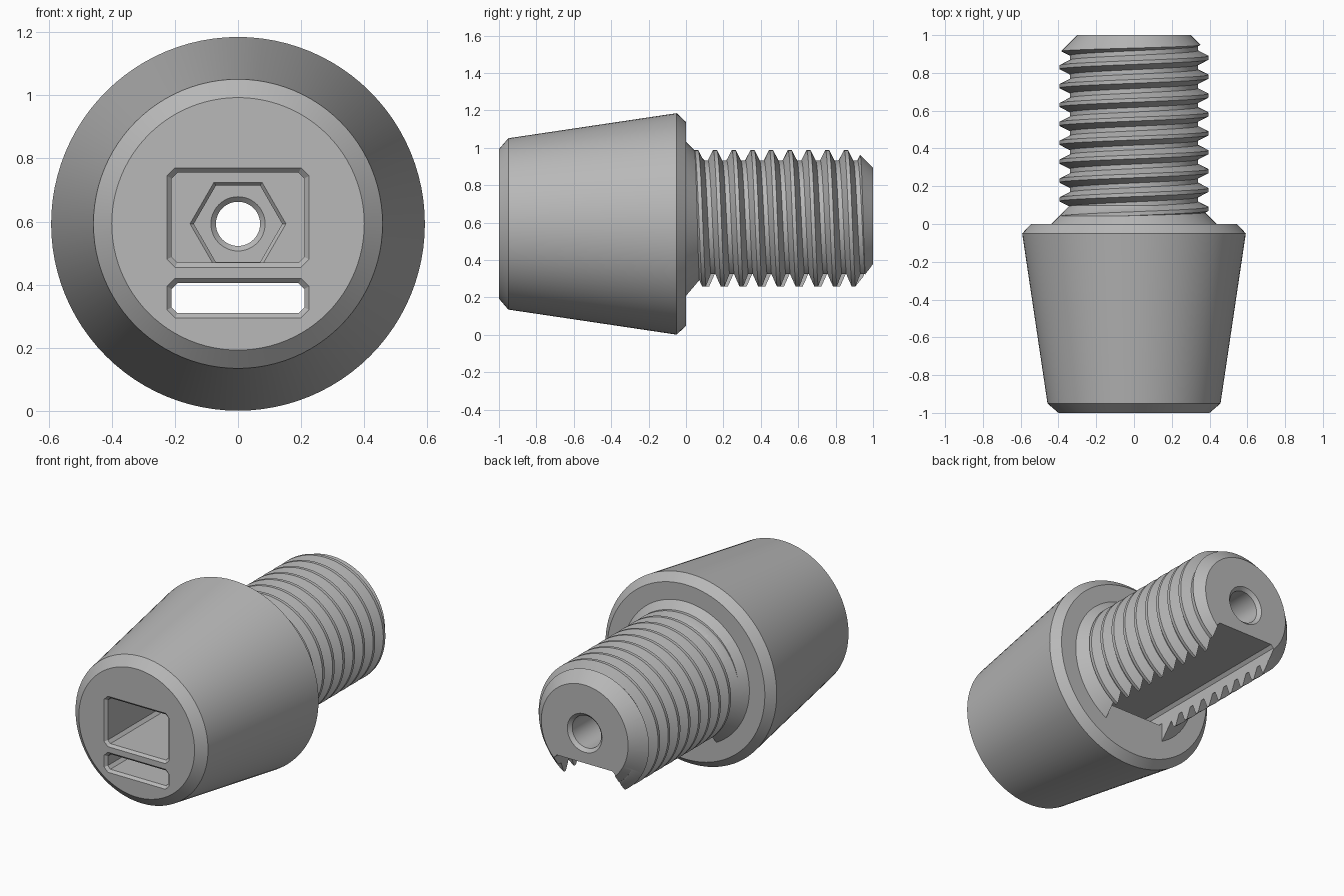
import bpy, bmesh
from math import radians, cos, sin, pi

if "Cube" in bpy.data.objects:
    bpy.data.objects.remove(bpy.data.objects["Cube"], do_unlink=True)

AXIS = 0.593      # height of the long axis
SEG = 96
PITCH = 0.1

grey = bpy.data.materials.new("plain_grey")
grey.use_nodes = True
colour = (0.48, 0.48, 0.48, 1)
grey.diffuse_color = colour
grey.node_tree.nodes["Principled BSDF"].inputs["Base Color"].default_value = colour


def finish(bm, name):
    bmesh.ops.recalc_face_normals(bm, faces=bm.faces)
    mesh = bpy.data.meshes.new(name)
    bm.to_mesh(mesh)
    bm.free()
    mesh.materials.append(grey)
    obj = bpy.data.objects.new(name, mesh)
    bpy.context.collection.objects.link(obj)
    return obj


def loft(name, stations):
    """Solid through (y, outline) stations, outlines being (x, z) lists."""
    bm = bmesh.new()
    rings = [[bm.verts.new((x, y, z)) for x, z in pts] for y, pts in stations]
    n = len(rings[0])
    for a, b in zip(rings, rings[1:]):
        for i in range(n):
            j = (i + 1) % n
            bm.faces.new((a[i], a[j], b[j], b[i]))
    bm.faces.new(rings[0])
    bm.faces.new(rings[-1])
    return finish(bm, name)


def circle(r, n=SEG):
    return [(r * cos(2 * pi * i / n), AXIS + r * sin(2 * pi * i / n)) for i in range(n)]


def turned(name, profile, n=SEG):
    return loft(name, [(y, circle(r, n)) for y, r in profile])


def cut_rect(low, high, grow=0.0, half=0.21, c=0.018):
    """Rectangle with clipped corners."""
    w, lo, hi = half + grow, low - grow, high + grow
    c += grow * 0.5
    return [(-w + c, lo), (w - c, lo), (w, lo + c), (w, hi - c),
            (w - c, hi), (-w + c, hi), (-w, hi - c), (-w, lo + c)]


def combine(obj, tool, operation):
    mod = obj.modifiers.new(operation, "BOOLEAN")
    mod.operation, mod.solver, mod.object = operation, "EXACT", tool
    graph = bpy.context.evaluated_depsgraph_get()
    mesh = bpy.data.meshes.new_from_object(obj.evaluated_get(graph))
    obj.modifiers.clear()
    obj.data = mesh
    bpy.data.objects.remove(tool, do_unlink=True)


def screw_thread(name):
    """Helical ridge swept round the axis, welded at the seam and capped."""
    bm = bmesh.new()
    crest, root = 0.395, 0.34
    section = [(-0.01, crest), (0.01, crest), (0.038, root), (0.062, root)]
    rows = [(k * PITCH + dy, r) for k in range(-2, 13) for dy, r in section]
    cols = []
    for i in range(SEG + 1):
        a = 2 * pi * i / SEG
        shift = 0.055 + PITCH * (0.25 - i / SEG)
        cols.append([bm.verts.new((r * cos(a), y + shift, AXIS + r * sin(a)))
                     for y, r in rows])
    for a, b in zip(cols, cols[1:]):
        for j in range(len(rows) - 1):
            bm.faces.new((a[j], b[j], b[j + 1], a[j + 1]))
    bmesh.ops.remove_doubles(bm, verts=bm.verts, dist=0.0005)
    ends = [bm.verts.new((0, y, AXIS)) for y in (-0.2, 1.3)]
    for edge in [e for e in bm.edges if e.is_boundary]:
        centre = ends[edge.verts[0].co.y > 0.5]
        bm.faces.new((edge.verts[0], edge.verts[1], centre))
    return finish(bm, name)


# Threaded shaft trimmed to a chamfered end
shaft = screw_thread("threaded_shaft")
combine(shaft, turned("shaft_envelope", [(-0.1, 0.45), (0.85, 0.45), (1, 0.3)]), "INTERSECT")

# Tapered body with rear flange and flared shaft base
body = turned("threaded_plug", [(-1, 0.4), (-0.95, 0.458), (-0.05, 0.592), (0, 0.545),
                                (0, 0.438), (0.138, 0.3)])
combine(body, shaft, "UNION")

# Through slot, opened downwards along the shaft
slot = (0.31, 0.405)
cutters = [
    loft("slot", [(-1.02, cut_rect(*slot, 0.035)), (-0.985, cut_rect(*slot)),
                  (1.1, cut_rect(*slot))]),
    loft("shaft_opening", [(-0.0005, cut_rect(-0.1, 0.36, c=0.001)),
                           (1.1, cut_rect(-0.1, 0.36, c=0.001))]),
]

# Deep rectangular pocket, hexagonal nut recess, stepped bore
pocket = (0.47, 0.755)
cutters += [
    loft("pocket", [(-1.02, cut_rect(*pocket, 0.035)), (-0.985, cut_rect(*pocket)),
                    (-0.25, cut_rect(*pocket))]),
    turned("nut_recess", [(-0.251, 0.153), (-0.238, 0.14), (-0.1, 0.14)], 6),
    turned("bore", [(-0.101, 0.087), (-0.085, 0.07), (0.01, 0.07), (0.01, 0.1),
                    (0.98, 0.1), (1.01, 0.13)], 48),
]
for tool in cutters:
    combine(body, tool, "DIFFERENCE")

# Smooth round surfaces, crisp edges
for poly in body.data.polygons:
    poly.use_smooth = True
body.data.set_sharp_from_angle(angle=radians(25))
